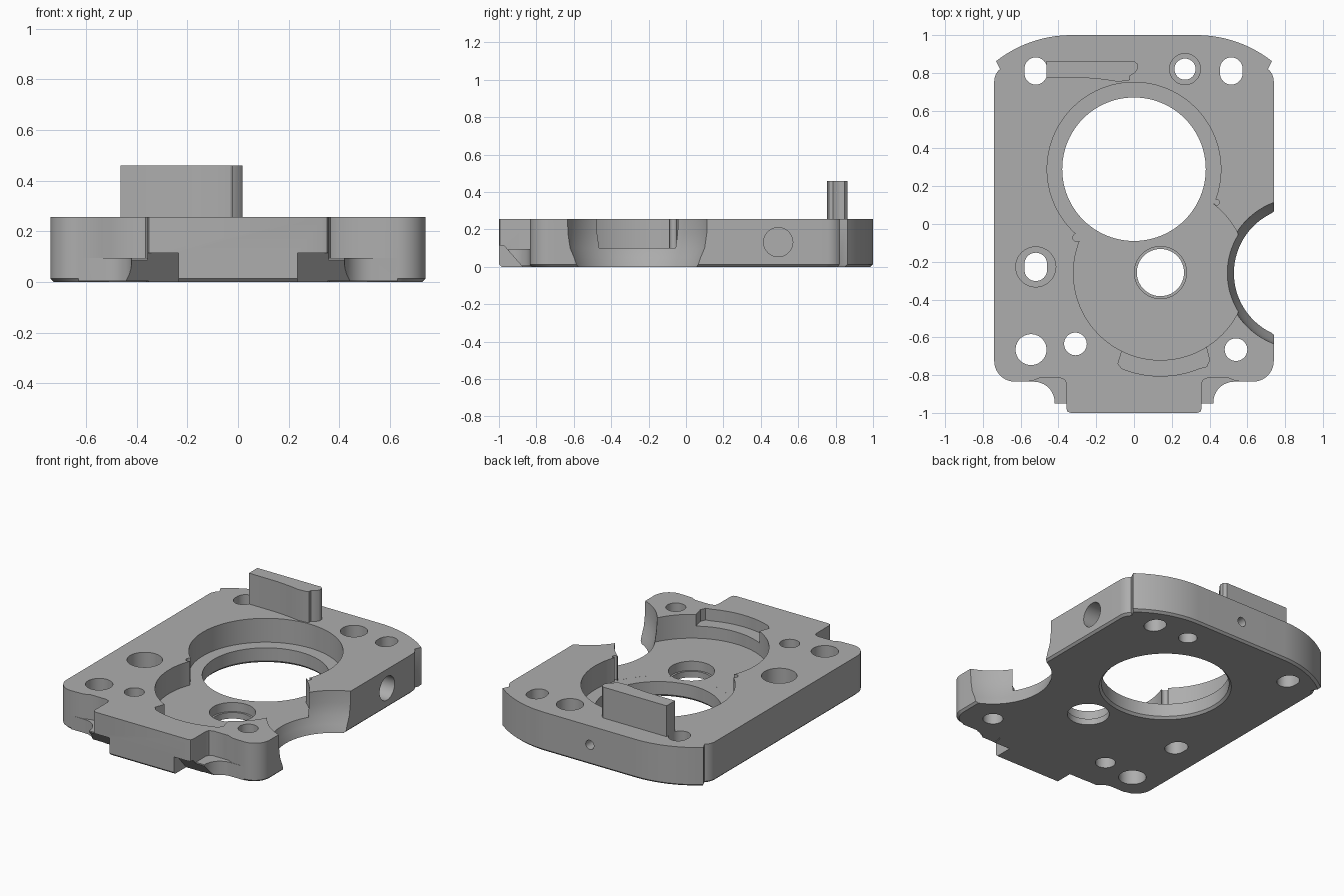
import bpy
from math import cos, sin, radians

if "Cube" in bpy.data.objects:
    bpy.data.objects.remove(bpy.data.objects["Cube"])

TOP, FLOOR = 0.257, 0.1

gray = bpy.data.materials.new("machined_gray")
gray.use_nodes = True
gray.diffuse_color = (0.42, 0.42, 0.42, 1)
gray.node_tree.nodes["Principled BSDF"].inputs["Base Color"].default_value = gray.diffuse_color


def loft(name, rings, place=lambda a, b, h: (a, b, h)):
    """Closed solid through (height, points) rings of equal length."""
    n = len(rings[0][1])
    verts = [place(a, b, h) for h, pts in rings for a, b in pts]
    faces = [tuple(range(n)), tuple(range(len(verts) - n, len(verts)))]
    for k in range(len(rings) - 1):
        for i in range(n):
            j = (i + 1) % n
            faces.append((k * n + i, k * n + j, k * n + n + j, k * n + n + i))
    mesh = bpy.data.meshes.new(name)
    mesh.from_pydata(verts, [], faces)
    mesh.materials.append(gray)
    obj = bpy.data.objects.new(name, mesh)
    bpy.context.collection.objects.link(obj)
    bpy.context.view_layer.objects.active = obj
    bpy.ops.object.mode_set(mode='EDIT')
    bpy.ops.mesh.select_all(action='SELECT')
    bpy.ops.mesh.normals_make_consistent(inside=False)
    bpy.ops.object.mode_set(mode='OBJECT')
    return obj


def arc(x, y, r, start, end, steps):
    angles = [radians(start + (end - start) * i / steps) for i in range(steps + 1)]
    return [(x + r * cos(t), y + r * sin(t)) for t in angles]


def circle(x, y, r, steps=64):
    return arc(x, y, r, 0, 360, steps)[:-1]


def capsule(x, y, r, stretch):
    return arc(x, y + stretch, r, 0, 180, 20) + arc(x, y - stretch, r, 180, 360, 20)


def combine(target, tool, operation='DIFFERENCE'):
    mod = target.modifiers.new("shape", 'BOOLEAN')
    mod.object, mod.operation, mod.solver = tool, operation, 'EXACT'
    bpy.context.view_layer.update()
    graph = bpy.context.evaluated_depsgraph_get()
    mesh = bpy.data.meshes.new_from_object(target.evaluated_get(graph))
    target.modifiers.clear()
    target.data = mesh
    bpy.data.objects.remove(tool)


def cut(pts, low=-0.1, high=0.4, place=lambda a, b, h: (a, b, h)):
    combine(plate, loft("cutter", [(low, pts), (high, pts)], place))


# Plate outline: front tab, rounded front corners, swept back corners
half = [(0.335, -1), (0.352, -0.994), (0.358, -0.975), (0.358, -0.845), (0.366, -0.825),
        (0.39, -0.815), (0.5, -0.815), (0.54, -0.832)]
half += arc(0.63, -0.725, 0.11, -90, 0, 12)
half += arc(0.655, 0.755, 0.085, 0, 50, 8)
half += arc(0.33, 0.35, 0.65, 52, 88, 14) + [(0.33, 1)]
outline = half + [(-x, y) for x, y in reversed(half)]
inset = [(x * 0.982, y * 0.987) for x, y in outline]
plate = loft("motor_plate", [(0, inset), (0.013, outline), (TOP, outline)])

# Front feet with concave corners and sloped undercuts
for side in (1, -1):
    foot = [(0.3, -0.95), (0.3, -0.78), (0.63, -0.78), (0.63, -0.835)]
    foot += arc(0.53, -0.945, 0.11, 90, 180, 12) + [(0.42, -0.95)]
    foot = [(side * x, y) for x, y in foot]
    combine(plate, loft("front_foot", [(0.004, foot), (0.094, foot)]), 'UNION')
    wedge = [(-1.1, 0.115), (-0.975, 0.115), (-0.87, -0.005), (-0.87, -0.1), (-1.1, -0.1)]
    cut(wedge, 0.235, 0.46, lambda a, b, h: (side * h, a, b))

# Overlapping round pockets, eased where they meet, and the shallow crescent
cut(circle(0, 0.29, 0.46, 96), FLOOR)
cut(circle(0.14, -0.26, 0.4605, 96), FLOOR + 0.0002)
cut(circle(-0.302, -0.072, 0.022, 20), FLOOR + 0.0004)
cut(circle(0.438, 0.115, 0.015, 20), FLOOR + 0.0004)
crescent = arc(0.14, -0.26, 0.545, -112, -68, 24)
crescent += [(0.385, -0.755), (0.4, -0.72), (0.38, -0.64)]
crescent += arc(0.14, -0.26, 0.42, -64, -116, 16)
crescent += [(-0.06, -0.66), (-0.085, -0.74)]
cut(crescent, 0.18)

# Main bore with a bottom chamfer, and the stepped shaft hole
combine(plate, loft("bore", [(z, circle(0, 0.29, r, 96)) for z, r in
        ((-0.02, 0.413), (0.015, 0.38), (0.3, 0.38))]))
cut(circle(0.14, -0.257, 0.125))
cut(circle(0.14, -0.257, 0.138), 0.04)

# Flared side scoop
combine(plate, loft("scoop", [(z, circle(0.88, -0.26, r, 128)) for z, r in
        ((-0.05, 0.345), (0, 0.351), (0.05, 0.366), (0.1, 0.386), (0.18, 0.397), (0.3, 0.4))]))

# Mounting holes: x, y, radius, slot stretch, counterbore radius
for x, y, r, stretch, bore in (
        (-0.52, 0.81, 0.06, 0.012, 0), (0.515, 0.81, 0.06, 0.012, 0),
        (0.27, 0.82, 0.056, 0, 0.082), (-0.52, -0.227, 0.06, 0.015, 0.106),
        (-0.545, -0.665, 0.082, 0, 0), (-0.31, -0.635, 0.06, 0, 0),
        (0.54, -0.665, 0.06, 0, 0)):
    cut(capsule(x, y, r, stretch) if stretch else circle(x, y, r, 40))
    if bore:
        cut(circle(x, y, bore, 48), 0.13)

# Blind holes in the side and back
cut(circle(0.493, 0.132, 0.078, 40), 0.52, 0.9, lambda a, b, h: (h, a, b))
cut(circle(0, 0.132, 0.03, 24), 0.86, 1.1, lambda a, b, h: (a, h, b))

# Upright rib with hooked end
rib_shape = [(-0.463, 0.775), (-0.25, 0.773), (-0.16, 0.765), (-0.09, 0.754), (-0.03, 0.758),
             (-0.02, 0.765), (-0.02, 0.785), (0.005, 0.8), (0.018, 0.82), (0.018, 0.848),
             (0, 0.863), (-0.463, 0.863)]
rib = loft("upright_rib", [(TOP - 0.01, rib_shape), (0.46, rib_shape)])

bpy.ops.object.select_all(action='DESELECT')
for obj in (plate, rib):
    obj.select_set(True)
bpy.context.view_layer.objects.active = plate
bpy.ops.object.shade_smooth_by_angle(angle=radians(28))
